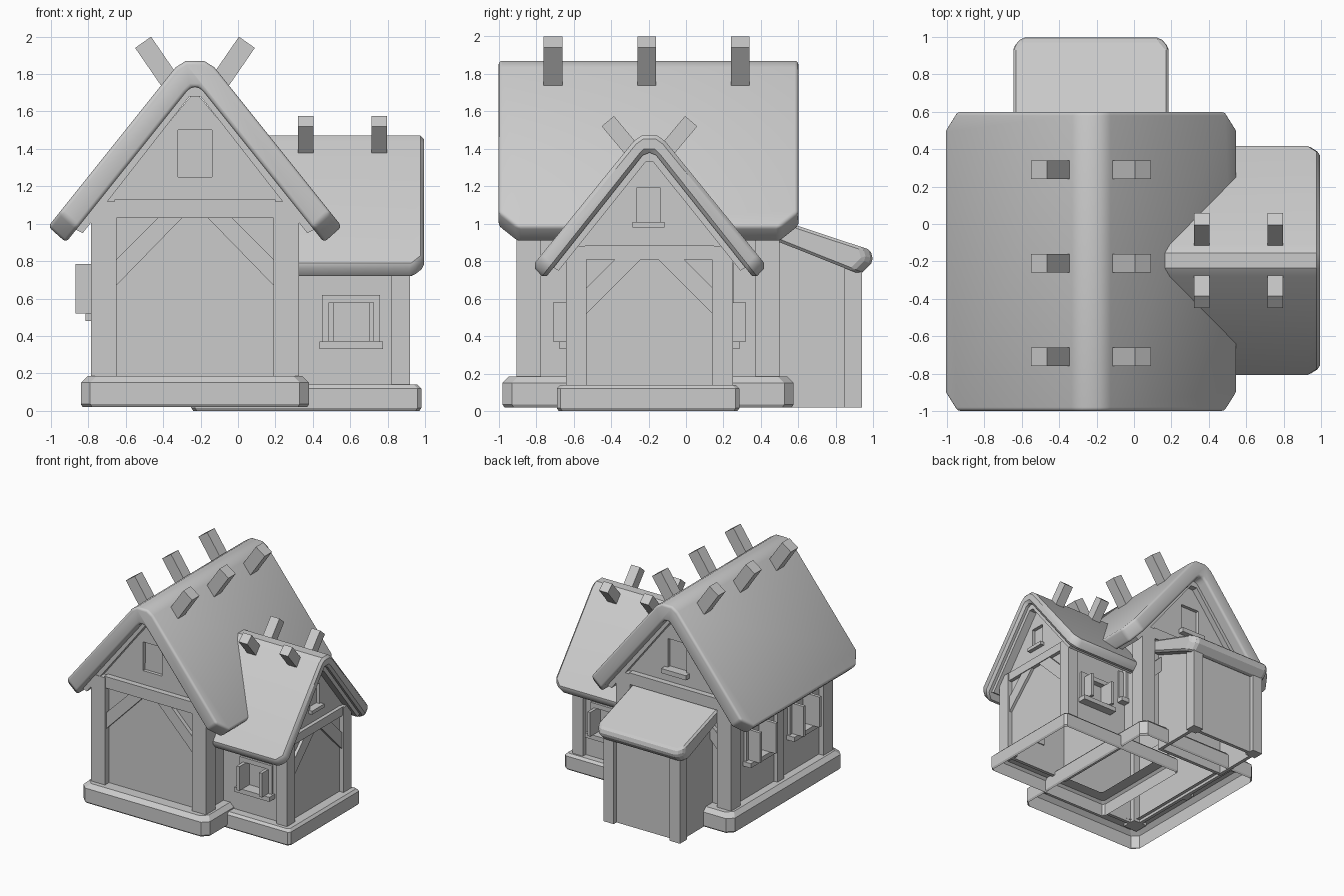
import bpy, bmesh, math
from mathutils import Vector

old = bpy.data.objects.get("Cube")
if old:
    bpy.data.objects.remove(old, do_unlink=True)

grey = bpy.data.materials.new("plain grey")
grey.use_nodes = True
COLOUR = (0.6, 0.6, 0.6, 1)
grey.diffuse_color = COLOUR
grey.node_tree.nodes["Principled BSDF"].inputs["Base Color"].default_value = COLOUR


def finish(name, bm, smooth=False):
    me = bpy.data.meshes.new(name)
    bm.to_mesh(me)
    bm.free()
    me.materials.append(grey)
    if smooth:
        me.shade_smooth()
        me.set_sharp_from_angle(angle=math.radians(35))
    ob = bpy.data.objects.new(name, me)
    bpy.context.collection.objects.link(ob)
    return ob


def bevel_sharp(bm, width, segments):
    bm.normal_update()
    edges = [e for e in bm.edges if len(e.link_faces) == 2
             and e.calc_face_angle() > math.radians(40)]
    bmesh.ops.bevel(bm, geom=edges, offset=width, segments=segments,
                    profile=0.5, affect='EDGES', clamp_overlap=True)


def prism_mesh(pts, axis, a, b):
    """Extrude a (u, z) outline along the x or y axis from a to b."""
    bm = bmesh.new()
    place = (lambda u, t, z: (t, u, z)) if axis == 'X' else (lambda u, t, z: (u, t, z))
    face = bm.faces.new([bm.verts.new(place(u, a, z)) for u, z in pts])
    ext = bmesh.ops.extrude_face_region(bm, geom=[face], use_keep_orig=True)
    shift = Vector(place(0, b - a, 0))
    for v in ext["geom"]:
        if isinstance(v, bmesh.types.BMVert):
            v.co += shift
    bmesh.ops.recalc_face_normals(bm, faces=bm.faces)
    return bm


def prism(name, pts, axis, a, b):
    return finish(name, prism_mesh(pts, axis, a, b))


def box(name, x0, x1, y0, y1, z0, z1):
    return prism(name, [(x0, z0), (x1, z0), (x1, z1), (x0, z1)], 'Y', y0, y1)


MX, WY = -0.23, -0.195      # ridge lines of main house and wing


def gable_outline(c, outer, inner):
    """Closed roof section from right-hand half profiles."""
    top = [(c + u, z) for u, z in outer] + [(c - u, z) for u, z in reversed(outer)]
    low = [(c - u, z) for u, z in inner] + [(c + u, z) for u, z in reversed(inner)]
    return top + low


def roof(name, c, outer, inner, axis, a, b, chamfer, bevel, segments):
    bm = prism_mesh(gable_outline(c, outer, inner), axis, a, b)
    k = 0 if axis == 'Y' else 1
    t = 1 - k
    lim = inner[0][0] - 0.01
    corners = [e for e in bm.edges
               if all(abs(v.co[k] - c) > lim for v in e.verts)
               and abs(e.verts[0].co[t] - e.verts[1].co[t]) < 1e-4]
    bmesh.ops.bevel(bm, geom=corners, offset=chamfer, segments=1, affect='EDGES')
    bevel_sharp(bm, bevel, segments)
    finish(name, bm, True)


# Roofs: thick rounded cover with a thinner lining below
roof("main_roof", MX, [(0.785, 0.985), (0.105, 1.835), (0.05, 1.87)],
     [(0.69, 0.9), (0.05, 1.70), (0.02, 1.73)], 'Y', -1.0, 0.6, 0.1, 0.045, 3)
prism("main_roof_lining", gable_outline(MX, [(0.66, 0.98), (0.03, 1.75)],
      [(0.60, 0.95), (0.03, 1.68)]), 'Y', -0.9, 0.5)
roof("wing_roof", WY, [(0.625, 0.775), (0.085, 1.44), (0.04, 1.472)],
     [(0.56, 0.705), (0.04, 1.36), (0.02, 1.38)], 'X', 0.05, 0.995, 0.06, 0.02, 1)
prism("wing_roof_lining", gable_outline(WY, [(0.54, 0.78), (0.02, 1.40)],
      [(0.485, 0.75), (0.02, 1.33)]), 'X', 0.1, 0.95)


# Walls: hollow, open below, with cut window openings
def walls(name, outline, axis, a, b, holes=()):
    bm = prism_mesh(outline, axis, a, b)
    low = min(z for u, z in outline)
    floor = [f for f in bm.faces if all(v.co.z < low + 1e-4 for v in f.verts)]
    bmesh.ops.delete(bm, geom=floor, context='FACES_ONLY')
    ob = finish(name, bm)
    sol = ob.modifiers.new("thickness", 'SOLIDIFY')
    sol.thickness, sol.offset = 0.03, -1
    sol.use_even_offset = True
    cutters = [box("window_cutter", *hole) for hole in holes]
    for cut in cutters:
        cut.hide_render = True
        mod = ob.modifiers.new("opening", 'BOOLEAN')
        mod.operation, mod.solver, mod.object = 'DIFFERENCE', 'EXACT', cut
    # bake the openings so the cutters can go
    bpy.context.view_layer.update()
    dg = bpy.context.evaluated_depsgraph_get()
    baked = bpy.data.meshes.new_from_object(ob.evaluated_get(dg))
    ob.modifiers.clear()
    ob.data = baked
    for cut in cutters:
        bpy.data.objects.remove(cut, do_unlink=True)


def house(c, half, base, eave, peak):
    return [(c - half, base), (c + half, base), (c + half, eave), (c, peak), (c - half, eave)]


SIDE_WINDOWS = (0.1, -0.5)
main_holes = [(-0.32, -0.14, -1, 0.7, 1.25, 1.5)]
main_holes += [(-0.9, -0.6, y - 0.095, y + 0.095, 0.52, 0.785) for y in SIDE_WINDOWS]
walls("main_walls", house(MX, 0.51, 0.16, 1.09, 1.71), 'Y', -0.85, 0.45, main_holes)
walls("wing_walls", house(WY, 0.405, 0.12, 0.86, 1.36), 'X', 0.24, 0.88,
      [(0.51, 0.70, -0.7, 0.3, 0.37, 0.58), (0.8, 1.0, -0.265, -0.135, 1.01, 1.19)])

# Closed panes behind the openings
for y in (-0.82, 0.41):
    box("main_gable_pane", -0.33, -0.13, y, y + 0.01, 1.24, 1.51)
for y in SIDE_WINDOWS:
    box("side_pane", -0.71, -0.70, y - 0.1, y + 0.1, 0.51, 0.795)
for y in (-0.57, 0.17):
    box("wing_pane", 0.5, 0.71, y, y + 0.01, 0.36, 0.59)
box("wing_gable_pane", 0.84, 0.85, -0.275, -0.125, 1.0, 1.2)


# Foundations: hollow shells with cut corners, open below
def ring(name, x0, x1, y0, y1, z0, z1, width, c, bevel):
    def loop(d, z):
        l, r, f, k = x0 + d, x1 - d, y0 + d, y1 - d
        return [bm.verts.new((x, y, z)) for x, y in (
            (l + c, f), (r - c, f), (r, f + c), (r, k - c),
            (r - c, k), (l + c, k), (l, k - c), (l, f + c))]
    bm = bmesh.new()
    loops = [loop(0.01, z0), loop(0, z0 + 0.015), loop(0, z1 - bevel),
             loop(bevel, z1), loop(width, z1)]
    for lo, hi in zip(loops, loops[1:]):
        for n in range(8):
            m = (n + 1) % 8
            bm.faces.new((lo[n], lo[m], hi[m], hi[n]))
    finish(name, bm)


ring("main_foundation", -0.84, 0.38, -0.98, 0.575, 0.02, 0.185, 0.16, 0.05, 0.035)
ring("wing_foundation", -0.25, 0.98, -0.69, 0.285, 0.0, 0.14, 0.12, 0.02, 0.02)

# Corner posts, cross beams and diagonal braces
for s in (-1, 1):
    xa, xb = sorted((MX + s * 0.42, MX + s * 0.555))
    for y in (-0.905, 0.37):
        box("main_post", xa, xb, y, y + 0.13, 0.16, 1.12)
    ya, yb = sorted((WY + s * 0.335, WY + s * 0.445))
    box("wing_post", 0.82, 0.92, ya, yb, 0.12, 0.88)
    brace = [(MX + s * u, z) for u, z in ((0.43, 0.66), (0.43, 0.80), (0.19, 1.04), (0.06, 1.04))]
    for y in (-0.885, 0.44):
        prism("main_brace", brace, 'Y', y, y + 0.045)
    brace = [(WY + s * u, z) for u, z in ((0.345, 0.51), (0.345, 0.65), (0.18, 0.815), (0.04, 0.815))]
    prism("wing_brace", brace, 'X', 0.87, 0.905)
for y in (-0.9, 0.4):
    box("main_beam", -0.66, 0.2, y, y + 0.1, 1.03, 1.13)
box("wing_beam", 0.84, 0.912, -0.54, 0.15, 0.81, 0.885)
box("side_stud", -0.775, -0.72, -0.245, -0.155, 0.16, 1.08)


# Windows: frame, sill and shutters standing open
def window(axis, plane, side, mid, z0, z1, reach):
    def part(name, u0, u1, d0, d1, a, b):
        t0, t1 = sorted((plane + side * d0, plane + side * d1))
        if axis == 'Y':
            box(name, mid + u0, mid + u1, t0, t1, a, b)
        else:
            box(name, t0, t1, mid + u0, mid + u1, a, b)
    for s in (-1, 1):
        part("window_jamb", *sorted((s * 0.095, s * 0.155)), -0.02, 0.02, z0, z1 + 0.04)
        part("window_shutter", *sorted((s * 0.095, s * 0.122)), 0, reach, z0, z1)
    part("window_head", -0.095, 0.095, -0.02, 0.02, z1, z1 + 0.04)
    part("window_sill", -0.17, 0.17, -0.02, 0.075, z0 - 0.04, z0)


for y in SIDE_WINDOWS:
    window('X', MX - 0.51, -1, y, 0.52, 0.785, 0.13)
window('X', MX + 0.51, 1, SIDE_WINDOWS[0], 0.52, 0.785, 0.07)
for s in (-1, 1):
    window('Y', WY + s * 0.405, s, 0.605, 0.37, 0.58, 0.11)
box("back_gable_sill", -0.35, -0.11, 0.42, 0.5, 1.21, 1.25)
box("wing_gable_sill", 0.86, 0.915, -0.285, -0.115, 0.98, 1.01)

# Crossed rafter ends above the ridges
for s in (-1, 1):
    tip = [(MX + s * u, z) for u, z in ((0.32, 1.94), (0.235, 2.0), (0.07, 1.76), (0.155, 1.70))]
    for y in (-0.76, -0.26, 0.24):
        prism("main_rafter_end", tip, 'Y', y, y + 0.1)
    tip = [(WY + s * u, z) for u, z in ((0.255, 1.52), (0.19, 1.575), (0.06, 1.42), (0.125, 1.365))]
    for x in (0.32, 0.713):
        prism("wing_rafter_end", tip, 'X', x, x + 0.084)

# Lean-to at the back: slab with cut outer corners
bm = prism_mesh([(0.44, 0.925), (0.93, 0.73), (1.0, 0.80), (0.985, 0.86), (0.44, 1.04)],
                'X', -0.645, 0.185)
outer = [e for e in bm.edges if all(v.co.y > 0.92 for v in e.verts)
         and abs(e.verts[0].co.x - e.verts[1].co.x) < 1e-4]
bmesh.ops.bevel(bm, geom=outer, offset=0.045, segments=1, affect='EDGES')
bevel_sharp(bm, 0.015, 1)
finish("lean_to_roof", bm)
walls("lean_to_walls", [(0.44, 0.02), (0.9, 0.02), (0.9, 0.79), (0.44, 0.98)], 'X', -0.57, 0.11)
for x in (-0.6, 0.04):
    box("lean_to_post", x, x + 0.1, 0.845, 0.94, 0.02, 0.78)
